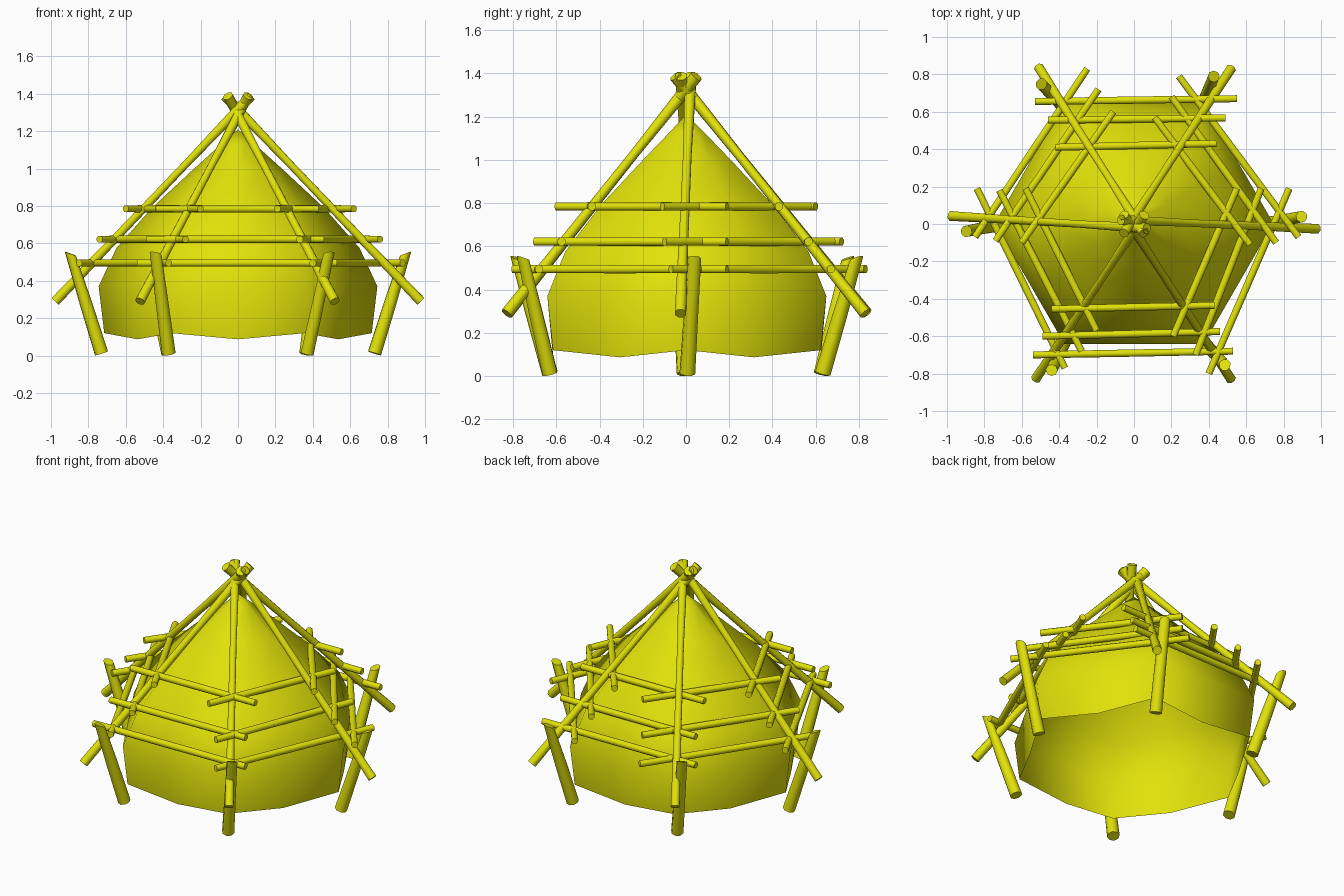
import bpy, bmesh, math
from mathutils import Vector

if "Cube" in bpy.data.objects:
    bpy.data.objects.remove(bpy.data.objects["Cube"])

yellow = bpy.data.materials.new("mustard yellow")
yellow.diffuse_color = (0.76, 0.76, 0.003, 1)
yellow.use_nodes = True
yellow.node_tree.nodes["Principled BSDF"].inputs["Base Color"].default_value = yellow.diffuse_color


def finish(name, bm, angle):
    bmesh.ops.recalc_face_normals(bm, faces=bm.faces[:])
    me = bpy.data.meshes.new(name)
    bm.to_mesh(me)
    bm.free()
    me.materials.append(yellow)
    ob = bpy.data.objects.new(name, me)
    bpy.context.collection.objects.link(ob)
    bpy.ops.object.select_all(action='DESELECT')
    ob.select_set(True)
    bpy.context.view_layer.objects.active = ob
    bpy.ops.object.shade_smooth_by_angle(angle=math.radians(angle))


def rod(name, a, b, radii, slant=None, sides=8):
    """Wooden stick from a to b; slant tilts the upper cut."""
    a, b = Vector(a), Vector(b)
    q = (b - a).to_track_quat('Z', 'Y')
    bm = bmesh.new()
    rings = []
    for k, r in enumerate(radii):
        t = k / (len(radii) - 1)
        ring = []
        for i in range(sides):
            w = math.tau * (i + 0.5) / sides
            off = q @ Vector((r * math.cos(w), r * math.sin(w), 0))
            p = a.lerp(b, t) + off
            if slant is not None and t == 1:
                p.z += off.dot(slant)
            ring.append(bm.verts.new(p))
        rings.append(ring)
    for lo, hi in zip(rings, rings[1:]):
        for i in range(sides):
            j = (i + 1) % sides
            bm.faces.new((lo[i], lo[j], hi[j], hi[i]))
    bm.faces.new(rings[0][::-1])
    bm.faces.new(rings[-1])
    finish(name, bm, 50)


def polar(r, deg, z):
    return (r * math.cos(math.radians(deg)), r * math.sin(math.radians(deg)), z)


# Six long poles crossing at the peak: foot angle, side offset of the top
for k, (foot, side) in enumerate([(-1.5, .02), (58, .02), (121.3, -.02),
                                  (177.5, .02), (237.6, .02), (302, -.02)]):
    top = Vector(polar(-0.07, foot, 1.388)) + Vector(polar(side, foot + 90, 0))
    rod(f"long_pole_{k + 1}", polar(0.978, foot, 0.29), top,
        (0.028, 0.023, 0.021, 0.029))

# Six short leaning posts: foot and top angles
for k, (foot, head) in enumerate([(0.5, 2.5), (60, 61.6), (121, 123.5),
                                  (180.5, 182.5), (239.5, 240.6), (300.5, 302.8)]):
    rod(f"short_post_{k + 1}", polar(0.73, foot, 0.012), polar(0.897, head, 0.545),
        (0.037, 0.034, 0.032), slant=Vector(polar(0.67, head, 0)))

# Horizontal rails: three heights on each of six sides (x1, y1, x2, y2)
rails = {
    "front": [(-.44, -.455, .43, -.435), (-.49, -.6, .46, -.575), (-.54, -.70, .53, -.68)],
    "back": [(.44, .43, -.42, .41), (.49, .567, -.46, .555), (.55, .67, -.53, .655)],
    "back_right": [(.62, -.11, .11, .57), (.76, -.1, .2, .68), (.88, -.07, .24, .79)],
    "front_right": [(.21, -.6, .55, .19), (.33, -.7, .68, .19), (.4, -.8, .83, .19)],
    "front_left": [(-.58, .19, -.2, -.57), (-.72, .18, -.28, -.68), (-.84, .19, -.37, -.77)],
    "back_left": [(-.11, .6, -.60, -.1), (-.19, .72, -.74, -.09), (-.25, .83, -.85, -.07)],
}
for side, rows in rails.items():
    for level, (x1, y1, x2, y2), z in zip(("upper", "middle", "lower"), rows, (.785, .622, .495)):
        rod(f"{side}_{level}_rail", (x1, y1, z), (x2, y2, z), (.02, .021, .02))

# Cloth tent: open hexagonal sheet, profile as (corner radius, height)
profile = [(.715, .12), (.745, .37), (.65, .575), (.46, .79), (.245, .99), (.09, 1.13)]
bm = bmesh.new()
rings = []
for n, (r, z) in enumerate(profile):
    ring = []
    for i in range(12):
        mid = i % 2
        rad = r * (0.866 if mid else 1)
        h = z - 0.033 if mid and n == 0 else z
        w = math.radians(30 * i)
        ring.append(bm.verts.new((rad * math.cos(w), rad * math.sin(w) + 0.004, h)))
    rings.append(ring)
for lo, hi in zip(rings, rings[1:]):
    for i in range(12):
        j = (i + 1) % 12
        bm.faces.new((lo[i], lo[j], hi[j], hi[i]))
tip = bm.verts.new((0, 0, 1.21))
for i in range(12):
    bm.faces.new((rings[-1][i], rings[-1][(i + 1) % 12], tip))
finish("cloth_tent", bm, 80)
